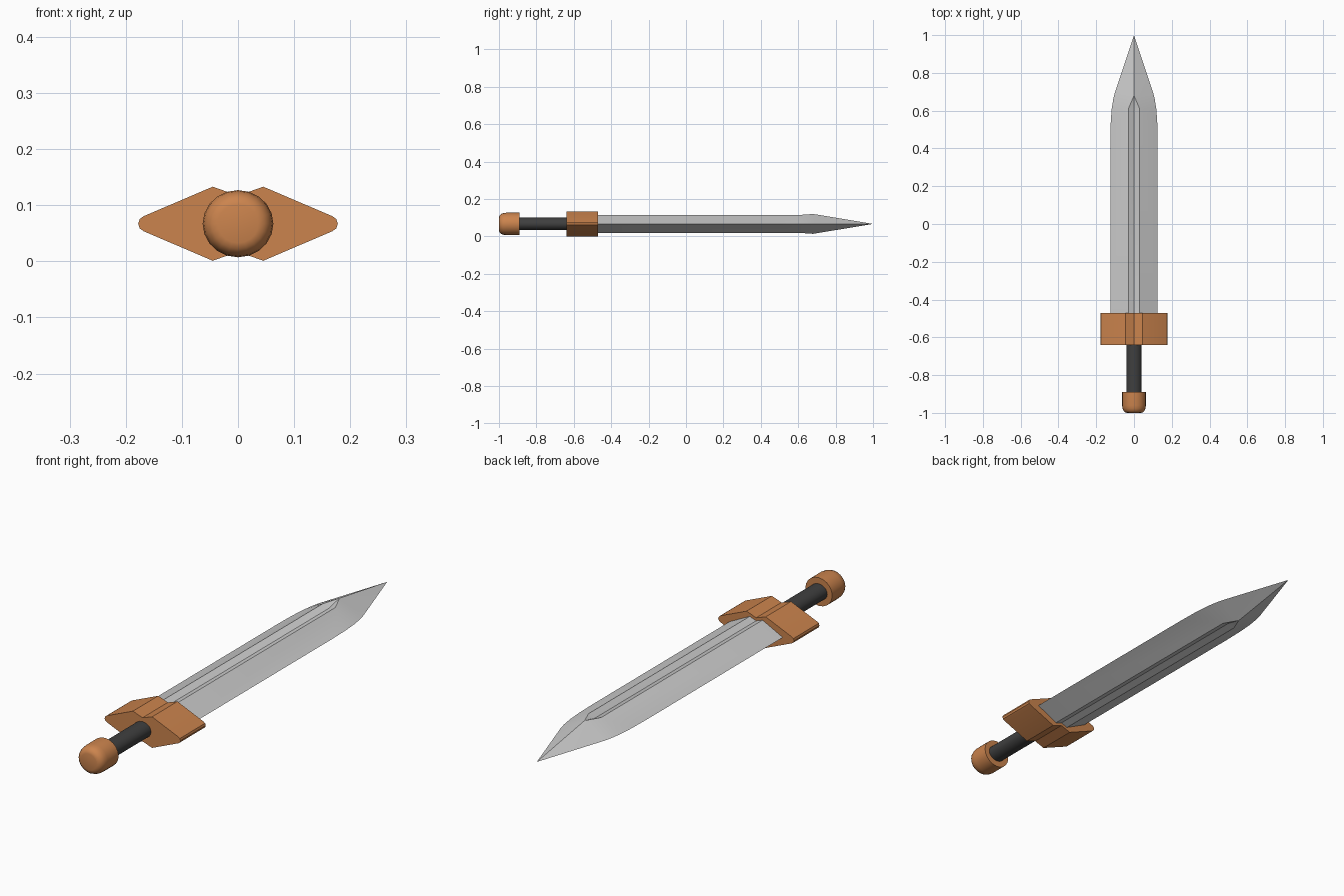
import bpy, bmesh, math

if "Cube" in bpy.data.objects:
    bpy.data.objects.remove(bpy.data.objects["Cube"])

CZ = 0.067  # height of the sword's axis


def material(name, rgb):
    m = bpy.data.materials.new(name)
    m.diffuse_color = (*rgb, 1)
    m.use_nodes = True
    m.node_tree.nodes["Principled BSDF"].inputs["Base Color"].default_value = m.diffuse_color
    return m


copper = material("copper", (0.60, 0.23, 0.075))
dark = material("dark_grip", (0.05, 0.05, 0.05))


def finish(name, bm, mat=None, angle=25):
    bmesh.ops.remove_doubles(bm, verts=bm.verts, dist=1e-5)
    bmesh.ops.recalc_face_normals(bm, faces=bm.faces)
    me = bpy.data.meshes.new(name)
    bm.to_mesh(me)
    bm.free()
    ob = bpy.data.objects.new(name, me)
    ob.location.z = CZ
    bpy.context.collection.objects.link(ob)
    if mat:
        me.materials.append(mat)
    bpy.ops.object.select_all(action='DESELECT')
    ob.select_set(True)
    bpy.context.view_layer.objects.active = ob
    bpy.ops.object.shade_smooth_by_angle(angle=math.radians(angle))
    return ob


def lathe(name, profile, squash, mat, sides=20):
    """Spin (radius, y) points about the y axis, flattened in z."""
    bm = bmesh.new()
    rings = []
    for r, y in profile:
        rings.append([bm.verts.new((r * math.cos(2 * math.pi * i / sides), y,
                                    squash * r * math.sin(2 * math.pi * i / sides)))
                      for i in range(sides)])
    for a, b in zip(rings, rings[1:]):
        for i in range(sides):
            j = (i + 1) % sides
            bm.faces.new((a[i], a[j], b[j], b[i]))
    bm.faces.new(rings[0])
    bm.faces.new(rings[-1])
    return finish(name, bm, mat, 40)


# Pommel with a rounded outer end, and the oval grip
lathe("pommel", [(0.036, -1.0), (0.047, -0.997), (0.056, -0.988), (0.061, -0.976),
                 (0.063, -0.96), (0.063, -0.89)], 0.95, copper)
lathe("grip", [(0.04, -0.92), (0.04, -0.60)], 0.84, dark)

# Guard: notched diamond profile extruded along y
quarter = [(0, 0.050), (0.045, 0.066), (0.168, 0.0135), (0.175, 0.0085), (0.178, 0.0)]
half = quarter + [(x, -z) for x, z in quarter[-2::-1]]
outline = half + [(-x, z) for x, z in half[-2:0:-1]]
bm = bmesh.new()
face = bm.faces.new([bm.verts.new((x, -0.64, z)) for x, z in outline])
ext = bmesh.ops.extrude_face_region(bm, geom=[face], use_keep_orig=True)
bmesh.ops.translate(bm, vec=(0, 0.17, 0),
                    verts=[v for v in ext["geom"] if isinstance(v, bmesh.types.BMVert)])
finish("guard", bm, copper, 30)

# Blade: one quarter mirrored in x and z, with a shallow V groove
BASE = -0.55
edge = [(0.125, BASE, 0), (0.125, 0.45, 0), (0.123, 0.54, 0), (0.118, 0.61, 0),
        (0.110, 0.66, 0), (0.103, 0.69, 0)]
tip = (0, 1.0, 0)
lip0, lip1 = (0.03, BASE, 0.048), (0.03, 0.61, 0.048)
floor0, floor1 = (0, BASE, 0.037), (0, 0.61, 0.037)
apex = (0, 0.68, 0.053)
faces = [(edge[0], edge[1], lip1, lip0), (lip0, lip1, floor1, floor0), (lip1, apex, floor1),
         (edge[1], edge[2], lip1), (edge[2], edge[3], lip1), (edge[3], edge[4], lip1),
         (edge[4], apex, lip1), (edge[4], edge[5], apex), (edge[5], tip, apex),
         (edge[0], lip0, floor0, (0, BASE, 0))]
bm = bmesh.new()
for sx in (1, -1):
    for sz in (1, -1):
        for f in faces:
            bm.faces.new([bm.verts.new((sx * x, y, sz * z)) for x, y, z in f])
finish("blade", bm)
